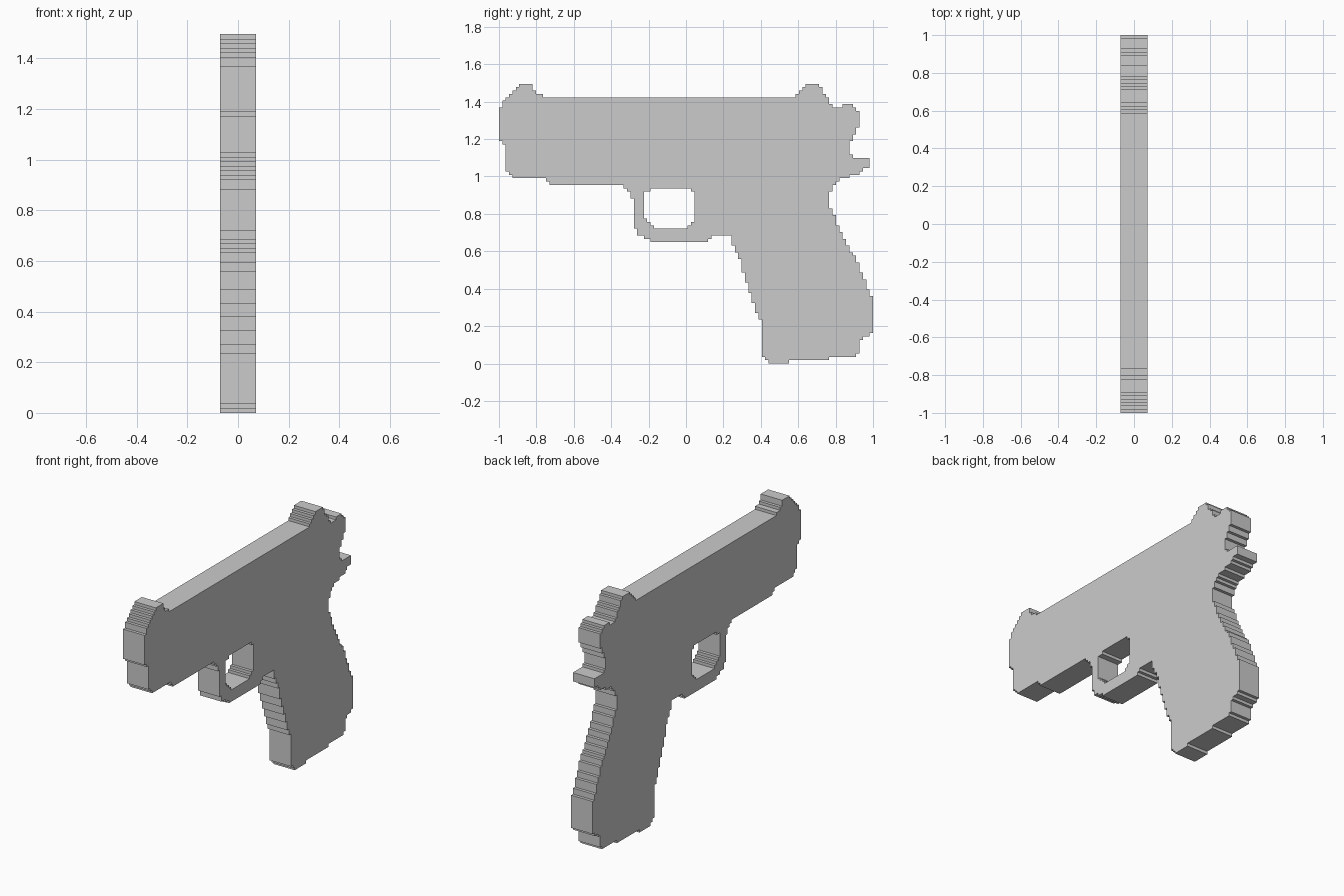
import bpy, bmesh

if "Cube" in bpy.data.objects:
    bpy.data.objects.remove(bpy.data.objects["Cube"])

STEP = 2 / 111          # size of one stair step in the outline
COLS, ROWS = 111, 83
HALF_T = 4 * STEP       # half thickness of the slab

# Side outline (y, z), split into regions
top_edge = [(-1, 1.21), (-1, 1.35), (-.96, 1.42), (-.90, 1.48), (-.86, 1.5), (-.83, 1.49),
            (-.80, 1.455), (-.765, 1.43), (-.19, 1.43), (-.19, 1.415), (.08, 1.415),
            (.08, 1.43), (.59, 1.43), (.65, 1.5), (.70, 1.495), (.73, 1.46), (.79, 1.37),
            (.82, 1.365), (.84, 1.386), (.88, 1.386), (.92, 1.355)]
back_edge = [(.92, 1.27), (.875, 1.17), (.875, 1.13), (.90, 1.10), (.98, 1.10), (.98, 1.06),
             (.94, 1.025), (.81, .975), (.765, .91), (.765, .85), (.80, .77), (.85, .66),
             (.92, .535), (1, .33), (1, .18), (.97, .145), (.92, .13), (.92, .055)]
bottom_edge = [(.90, .036), (.76, .036), (.76, .018), (.55, .018), (.55, 0), (.45, 0),
               (.405, .055), (.405, .22), (.37, .29), (.28, .58), (.23, .685), (.15, .685),
               (.10, .65), (-.17, .65), (-.26, .69), (-.285, .78), (-.285, .88),
               (-.34, .96), (-.735, .96), (-.76, .99), (-.92, .99), (-.955, 1.03), (-.97, 1.16)]
outline = top_edge + back_edge + bottom_edge
opening = [(-.225, .775), (-.225, .905), (-.17, .945), (.015, .945),
           (.05, .90), (.05, .775), (0, .725), (-.17, .725)]


def inside(y, z, poly):
    hit = False
    for (ay, az), (by, bz) in zip(poly, poly[1:] + poly[:1]):
        if (az > z) != (bz > z) and y < ay + (z - az) * (by - ay) / (bz - az):
            hit = not hit
    return hit


bm = bmesh.new()
grid = {}


def corner(i, j):
    if (i, j) not in grid:
        grid[i, j] = bm.verts.new((-HALF_T, -1 + i * STEP, j * STEP))
    return grid[i, j]


# Fill the outline with square cells, giving the stepped silhouette
for i in range(COLS):
    for j in range(ROWS):
        y, z = -1 + (i + .5) * STEP, (j + .5) * STEP
        if inside(y, z, outline) and not inside(y, z, opening):
            bm.faces.new((corner(i, j), corner(i + 1, j), corner(i + 1, j + 1), corner(i, j + 1)))

# Merge flat cells, then extrude to thickness
bmesh.ops.dissolve_limit(bm, angle_limit=.01, verts=bm.verts[:], edges=bm.edges[:])
bmesh.ops.triangulate(bm, faces=bm.faces[:])
ext = bmesh.ops.extrude_face_region(bm, geom=bm.faces[:], use_keep_orig=True)
new_verts = [g for g in ext["geom"] if isinstance(g, bmesh.types.BMVert)]
bmesh.ops.translate(bm, verts=new_verts, vec=(2 * HALF_T, 0, 0))
bmesh.ops.recalc_face_normals(bm, faces=bm.faces[:])

mesh = bpy.data.meshes.new("pistol_silhouette")
bm.to_mesh(mesh)
bm.free()
bpy.context.collection.objects.link(bpy.data.objects.new("pistol_silhouette", mesh))
